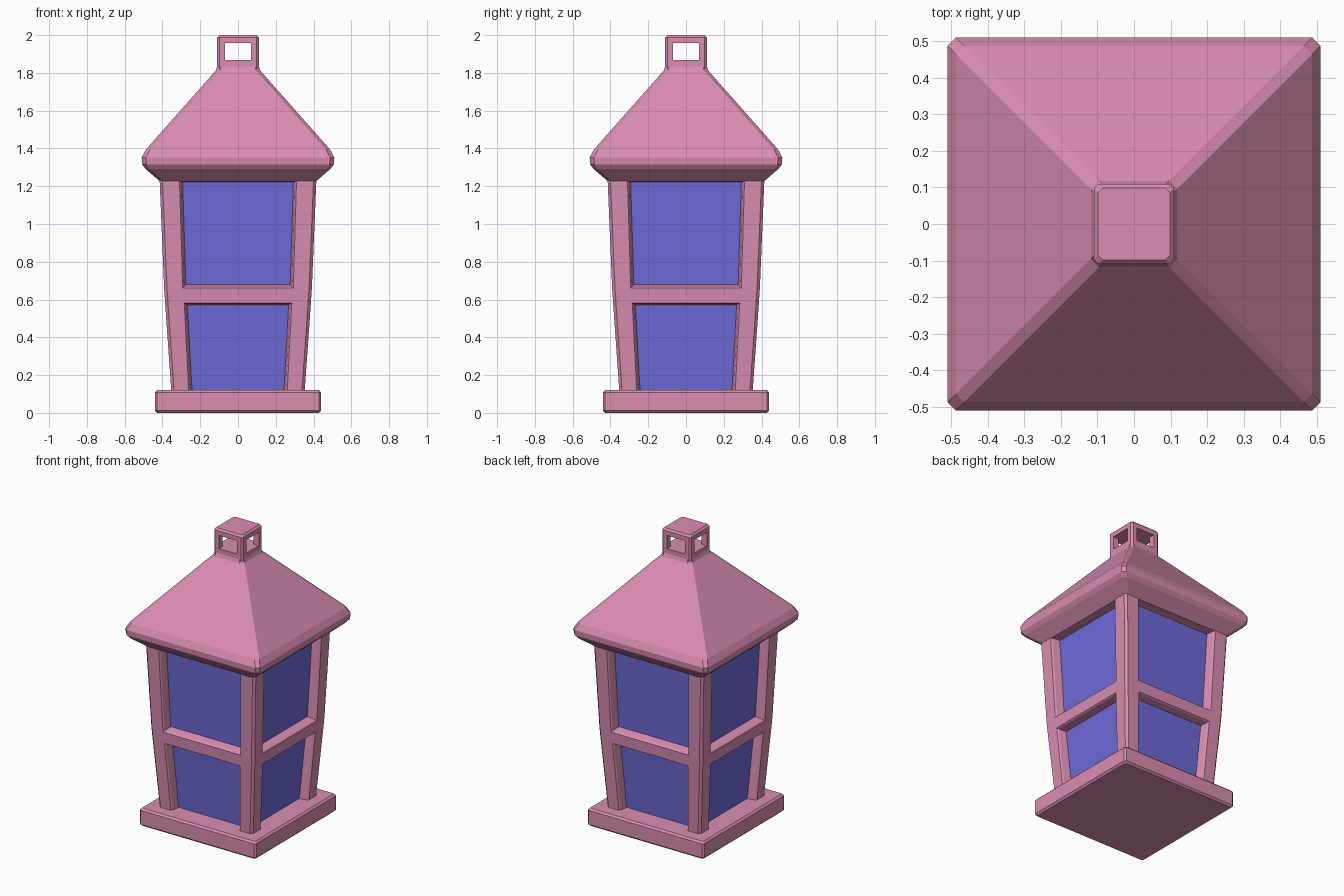
import bpy, bmesh

cube = bpy.data.objects.get("Cube")
if cube:
    bpy.data.objects.remove(cube, do_unlink=True)


def make_material(name, colour):
    mat = bpy.data.materials.new(name)
    mat.use_nodes = True
    mat.diffuse_color = colour
    mat.node_tree.nodes["Principled BSDF"].inputs["Base Color"].default_value = colour
    return mat


pink = make_material("pink paint", (0.70, 0.27, 0.44, 1))
blue = make_material("blue glass", (0.153, 0.144, 0.69, 1))


def ring(bm, z, half, chamfer, opening=None):
    """Square ring with cut corners, optionally with window edge points."""
    edge = half - chamfer
    along = [-edge, edge] if opening is None else [-edge, -opening, opening, edge]
    points = [(a, -half) for a in along]
    verts = []
    for side in range(4):
        verts += [bm.verts.new((x, y, z)) for x, y in points]
        points = [(-y, x) for x, y in points]
    return verts


def stack(name, levels, chamfer, decorate=None):
    """Join square rings, given as (z, half width, opening), into a solid."""
    bm = bmesh.new()
    rings = [ring(bm, lv[0], lv[1], chamfer, *lv[2:]) for lv in levels]
    rows = []
    for low, high in zip(rings, rings[1:]):
        n = len(low)
        rows.append([bm.faces.new((low[i], low[(i + 1) % n], high[(i + 1) % n], high[i]))
                     for i in range(n)])
    bm.faces.new(rings[0][::-1])
    bm.faces.new(rings[-1])
    bm.normal_update()
    if decorate:
        decorate(bm, rows)
    mesh = bpy.data.meshes.new(name)
    bm.to_mesh(mesh)
    bm.free()
    obj = bpy.data.objects.new(name, mesh)
    bpy.context.collection.objects.link(obj)
    mesh.materials.append(pink)
    mesh.materials.append(blue)
    return obj


def recess_windows(bm, rows):
    """Sink the middle faces of the lower and upper rows and glaze them."""
    panes = [f for row in (rows[0], rows[2]) for f in row[1::4]]
    bmesh.ops.inset_individual(bm, faces=panes, thickness=0.01, depth=-0.01)
    bmesh.ops.inset_individual(bm, faces=panes, thickness=0.014, depth=-0.05)
    for f in panes:
        f.material_index = 1


# Base slab
stack("base", [(0, 0.428), (0.012, 0.44), (0.108, 0.44), (0.12, 0.428)], 0.012)

# Tapered body with two windows on each side
stack("lantern_body", [(0.10, 0.352, 0.26), (0.583, 0.386, 0.285),
                       (0.66, 0.391, 0.293), (1.236, 0.415, 0.31)],
      0.015, recess_windows)

# Roof with a rounded rim
stack("roof", [(1.225, 0.412), (1.29, 0.488), (1.315, 0.507), (1.352, 0.51),
               (1.395, 0.487), (1.812, 0.118), (1.84, 0.108)], 0.022)

# Hanging block, pierced in both directions
block = stack("hanging_block", [(1.82, 0.11), (1.988, 0.11), (2.0, 0.098)], 0.012)
for name, size in (("hole_x", (0.4, 0.136, 0.09)), ("hole_y", (0.136, 0.4, 0.09))):
    bpy.ops.mesh.primitive_cube_add(size=1, location=(0, 0, 1.912))
    cutter = bpy.context.object
    cutter.name = name
    cutter.scale = size
    cutter.hide_render = True
    cutter.data.materials.append(pink)
    mod = block.modifiers.new(name, "BOOLEAN")
    mod.operation = "DIFFERENCE"
    mod.solver = "EXACT"
    mod.object = cutter
    bpy.context.view_layer.objects.active = block
    bpy.ops.object.modifier_apply(modifier=mod.name)
    bpy.data.objects.remove(cutter, do_unlink=True)
